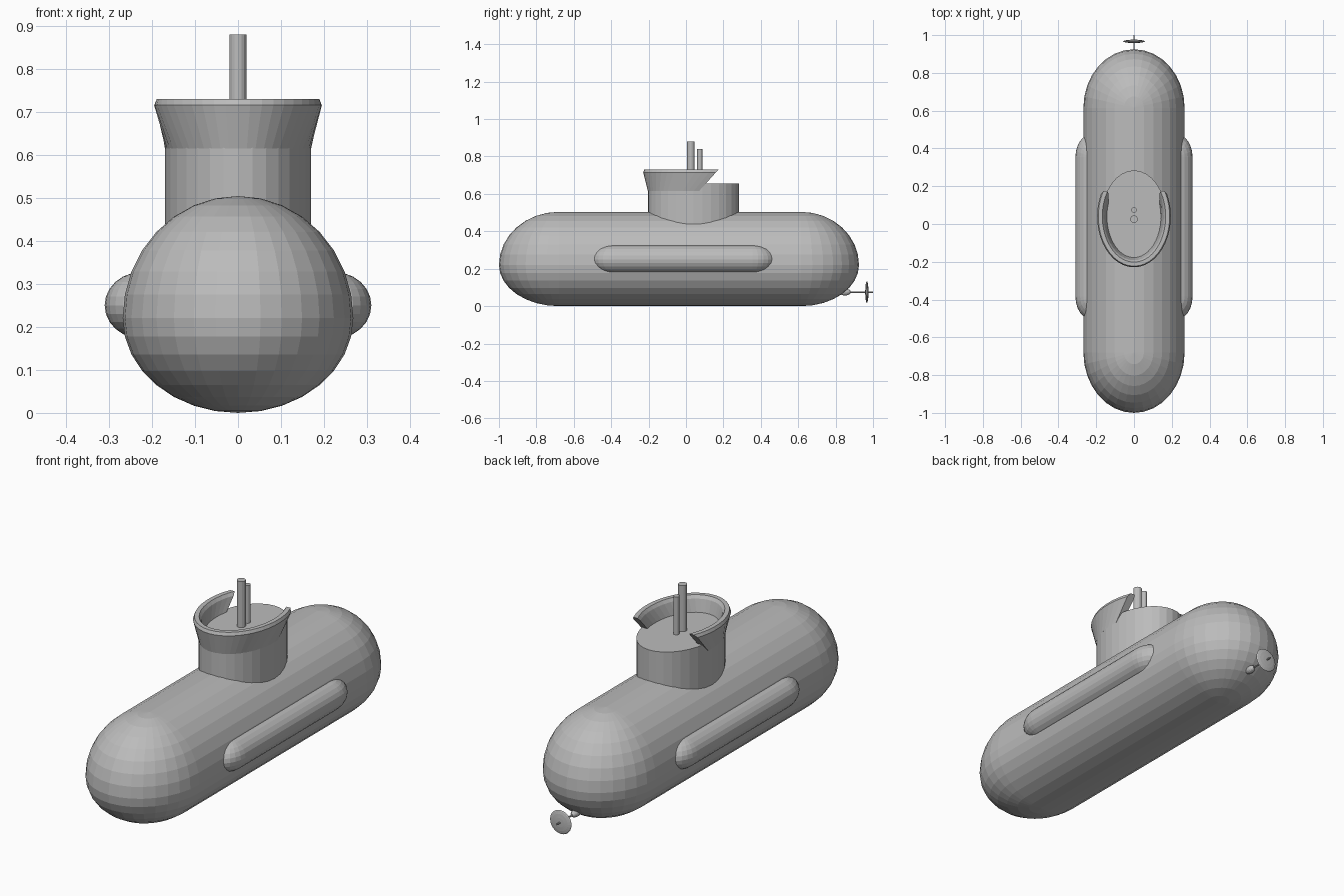
import bpy, bmesh, math
from mathutils import Matrix, Vector

if "Cube" in bpy.data.objects:
    bpy.data.objects.remove(bpy.data.objects["Cube"])

grey = bpy.data.materials.new("light grey")
grey.diffuse_color = (0.5, 0.5, 0.5, 1)
grey.use_nodes = True
grey.node_tree.nodes["Principled BSDF"].inputs["Base Color"].default_value = grey.diffuse_color


def finish(name, bm):
    bmesh.ops.recalc_face_normals(bm, faces=bm.faces)
    me = bpy.data.meshes.new(name)
    bm.to_mesh(me)
    bm.free()
    me.materials.append(grey)
    ob = bpy.data.objects.new(name, me)
    bpy.context.collection.objects.link(ob)
    return ob


def capsule(name, center, rx, r_up, r_down, front, back, segs, rings):
    """UV sphere split at y = 0 and stretched; front/back = (straight end y, dome length)."""
    bm = bmesh.new()
    bmesh.ops.create_uvsphere(bm, u_segments=segs, v_segments=rings, radius=1)
    seam = [e for e in bm.edges if all(abs(v.co.y) < 1e-4 for v in e.verts)]
    bmesh.ops.split_edges(bm, edges=seam)
    for v in bm.verts:
        y = sum(f.calc_center_median().y for f in v.link_faces)
        v.tag = y < 0
    for v in bm.verts:
        end, length = front if v.tag else back
        v.co = Vector((center[0] + v.co.x * rx,
                       end + v.co.y * length,
                       center[1] + v.co.z * (r_up if v.co.z > 0 else r_down)))
    rim = [e for e in bm.edges if e.is_boundary]
    bmesh.ops.bridge_loops(bm, edges=rim)
    return finish(name, bm)


def ellipsoid(name, loc, size, segs=16, rings=8):
    bm = bmesh.new()
    m = Matrix.Translation(loc) @ Matrix.Diagonal((*size, 1)) @ Matrix.Rotation(math.pi / 2, 4, 'X')
    bmesh.ops.create_uvsphere(bm, u_segments=segs, v_segments=rings, radius=1, matrix=m)
    return finish(name, bm)


def tube(name, a, b, rx, ry, segs):
    """Closed elliptical cylinder from point a to point b."""
    a, b = Vector(a), Vector(b)
    d = b - a
    rot = Vector((0, 0, 1)).rotation_difference(d).to_matrix().to_4x4()
    m = Matrix.Translation((a + b) / 2) @ rot @ Matrix.Diagonal((rx, ry, d.length, 1))
    bm = bmesh.new()
    bmesh.ops.create_cone(bm, cap_ends=True, segments=segs, radius1=1, radius2=1, depth=1, matrix=m)
    return finish(name, bm)


# Hull and side tanks
capsule("hull", (0, 0.22), 0.268, 0.284, 0.22, (-0.68, 0.32), (0.615, 0.31), 32, 16)
for side, label in ((-1, "left"), (1, "right")):
    capsule(label + "_side_tank", (side * 0.225, 0.25), 0.085, 0.077, 0.077,
            (-0.385, 0.12), (0.355, 0.12), 24, 12)

# Conning tower
CY, RX, RY = 0.04, 0.17, 0.244
tower = tube("tower", (0, 0, 0.36), (0, 0, 0.655), RX, RY, 32)
tower.location.y = CY

# Flared wind screen, open at the back with slanted ends
profile = [(0, 0.615), (0.025, 0.715), (0.019, 0.73), (-0.002, 0.73), (-0.012, 0.715), (-0.03, 0.64)]
bm = bmesh.new()
rows, STEPS = [], 28
for i in range(STEPS + 1):
    row = []
    for d, z in profile:
        end_y = 0.07 + (z - 0.615) * 0.9
        end = math.asin((end_y - CY) / (RY + d))
        t = end + (-math.pi - 2 * end) * i / STEPS
        row.append(bm.verts.new(((RX + d) * math.cos(t), CY + (RY + d) * math.sin(t), z)))
    rows.append(row)
n = len(profile)
for r, s in zip(rows, rows[1:]):
    for j in range(n):
        bm.faces.new((r[j], r[(j + 1) % n], s[(j + 1) % n], s[j]))
bm.faces.new(rows[0])
bm.faces.new(rows[-1])
finish("wind_screen", bm)

# Periscopes
tube("main_periscope", (0, 0.026, 0.64), (0, 0.026, 0.88), 0.02, 0.02, 16)
tube("small_periscope", (0, 0.074, 0.64), (0, 0.074, 0.84), 0.014, 0.014, 16)

# Stern gear
PZ = 0.075
ellipsoid("shaft_boss", (0, 0.85, PZ), (0.018, 0.032, 0.018))
tube("propeller_shaft", (0, 0.82, PZ), (0, 1.0, PZ), 0.004, 0.004, 10)
ellipsoid("propeller", (0, 0.967, PZ), (0.058, 0.009, 0.058), 24, 8)
